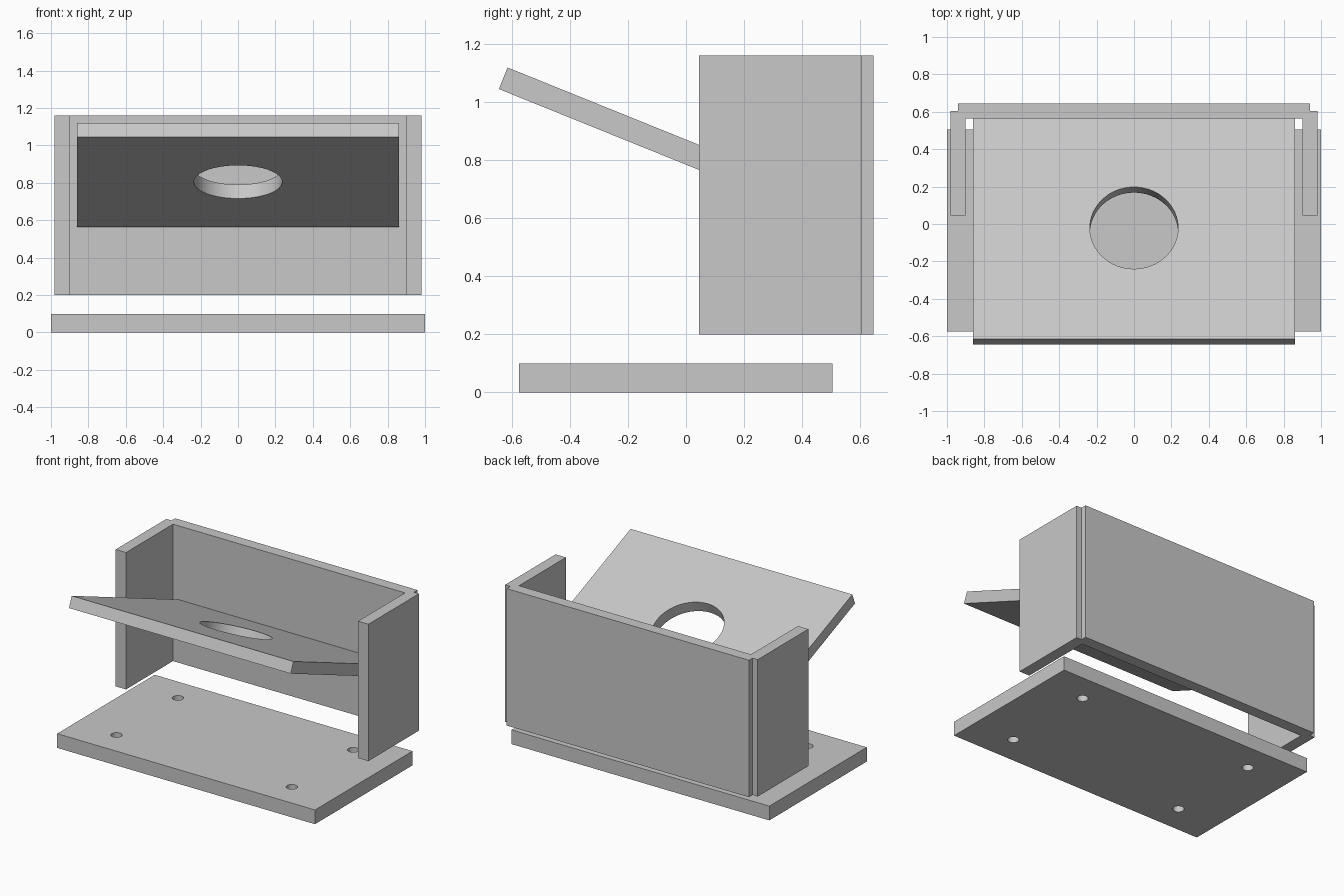
import bpy, bmesh, math
from mathutils import Matrix

default = bpy.data.objects.get("Cube")
if default:
    bpy.data.objects.remove(default, do_unlink=True)

grey = bpy.data.materials.new("light grey")
grey.use_nodes = True
COLOUR = (0.58, 0.58, 0.58, 1)
grey.diffuse_color = COLOUR
grey.node_tree.nodes["Principled BSDF"].inputs["Base Color"].default_value = COLOUR


def add_object(name, bm):
    bmesh.ops.recalc_face_normals(bm, faces=bm.faces)
    mesh = bpy.data.meshes.new(name)
    bm.to_mesh(mesh)
    bm.free()
    mesh.materials.append(grey)
    obj = bpy.data.objects.new(name, mesh)
    bpy.context.collection.objects.link(obj)
    return obj


def extrude_profile(name, points, bottom, top):
    """Extrude a closed plan outline upwards."""
    bm = bmesh.new()
    face = bm.faces.new([bm.verts.new((x, y, bottom)) for x, y in points])
    result = bmesh.ops.extrude_face_region(bm, geom=[face], use_keep_orig=True)
    verts = [v for v in result["geom"] if isinstance(v, bmesh.types.BMVert)]
    bmesh.ops.translate(bm, verts=verts, vec=(0, 0, top - bottom))
    return add_object(name, bm)


def board(name, width, depth, thickness, holes, radius):
    """Flat board centred on its origin, with round through holes."""
    x, y, z = width / 2, depth / 2, thickness / 2
    obj = extrude_profile(name, [(-x, -y), (x, -y), (x, y), (-x, y)], -z, z)
    bm = bmesh.new()
    for hx, hy in holes:
        bmesh.ops.create_cone(bm, cap_ends=True, segments=64, radius1=radius,
                              radius2=radius, depth=thickness * 3,
                              matrix=Matrix.Translation((hx, hy, 0)))
    cutter = add_object(name + "_cutter", bm)
    cutter.hide_render = True
    mod = obj.modifiers.new("holes", 'BOOLEAN')
    mod.operation, mod.solver, mod.object = 'DIFFERENCE', 'EXACT', cutter
    bpy.ops.object.select_all(action='DESELECT')
    bpy.context.view_layer.objects.active = obj
    obj.select_set(True)
    bpy.ops.object.modifier_apply(modifier=mod.name)
    bpy.data.objects.remove(cutter, do_unlink=True)
    bpy.ops.object.shade_smooth_by_angle(angle=math.radians(30))
    return obj


# Base plate with four screw holes
screw_holes = [(sx * 0.68, sy * 0.34) for sx in (-1, 1) for sy in (-1, 1)]
base = board("base_plate", 2.0, 1.08, 0.1, screw_holes, 0.036)
base.location = (0, -0.035, 0.05)

# Back and side walls, with a small step at each rear corner
half = [(0.90, 0.565), (0.90, 0.045), (0.98, 0.045),
        (0.98, 0.605), (0.94, 0.605), (0.94, 0.645)]
outline = half + [(-x, y) for x, y in reversed(half)]
extrude_profile("back_and_side_walls", outline, 0.2, 1.16)

# Sloping shelf with one large round opening
shelf = board("sloping_shelf", 1.72, 1.28, 0.08, [(0, 0)], 0.236)
shelf.location = (0, -0.036, 0.842)
shelf.rotation_euler.x = math.radians(-22)
